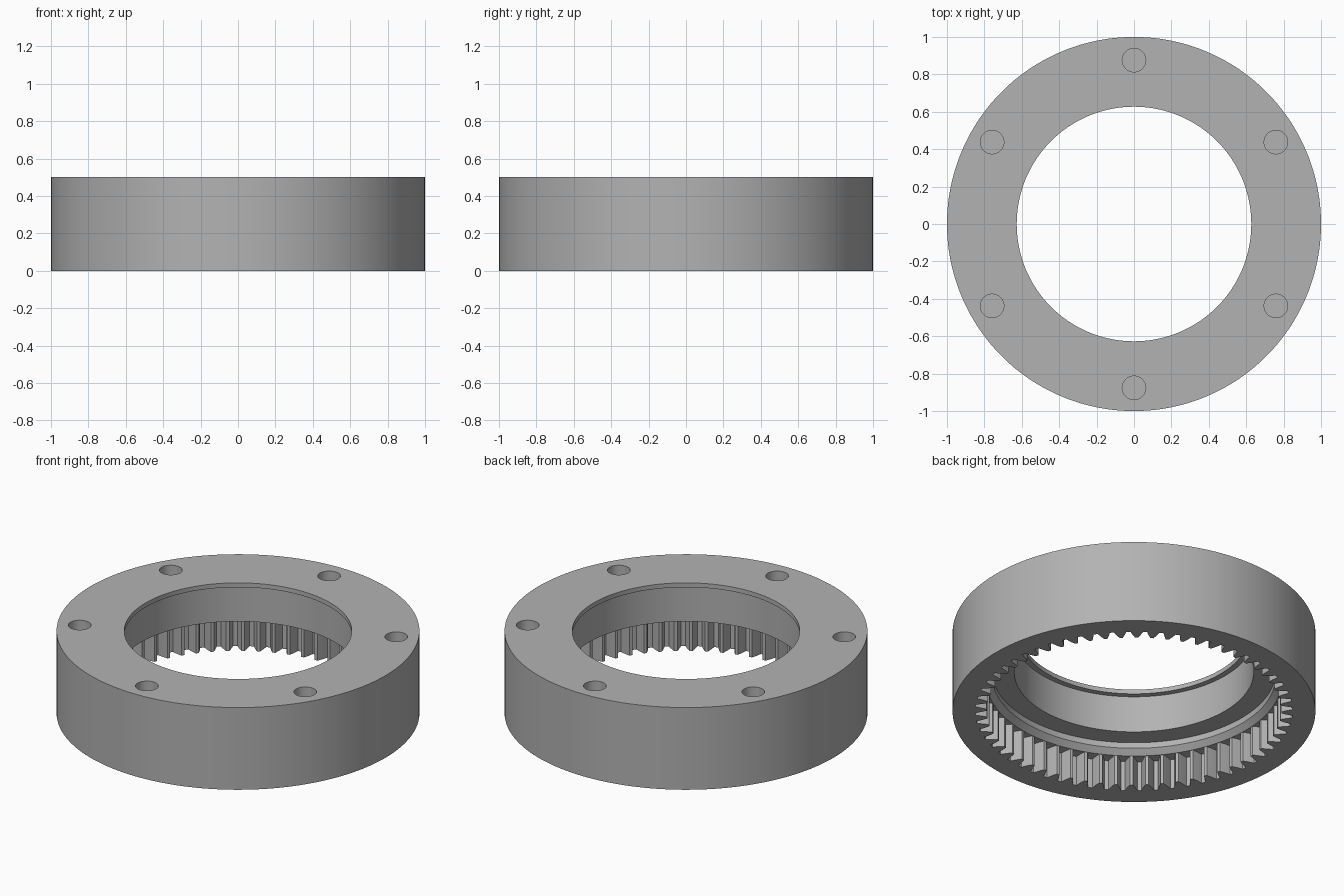
import bpy, bmesh
from math import sin, cos, pi, radians

if "Cube" in bpy.data.objects:
    bpy.data.objects.remove(bpy.data.objects["Cube"])

TEETH = 60
PITCH = 2 * pi / TEETH
ROOT, MID, TIP = 0.875, 0.842, 0.812

# One tooth: (fraction of pitch, radius), centred on the tooth gap
TOOTH = [(-0.13, ROOT), (0.13, ROOT), (0.25, MID), (0.4, TIP), (0.6, TIP), (0.75, MID)]
angles, gear = [], []
for t in range(TEETH):
    for f, r in TOOTH:
        angles.append((t + f) * PITCH)
        gear.append(r)


def material(name, grey):
    m = bpy.data.materials.new(name)
    m.use_nodes = True
    colour = (grey, grey, grey, 1)
    m.diffuse_color = colour
    m.node_tree.nodes["Principled BSDF"].inputs["Base Color"].default_value = colour
    return m


def add_object(name, bm):
    bmesh.ops.recalc_face_normals(bm, faces=bm.faces)
    mesh = bpy.data.meshes.new(name)
    bm.to_mesh(mesh)
    bm.free()
    ob = bpy.data.objects.new(name, mesh)
    bpy.context.collection.objects.link(ob)
    return ob


# Housing section: outer wall, top lip, bore, shoulder, chamfer, then gear teeth
SECTION = [(1, 0), (1, 0.5), (0.627, 0.5), (0.627, 0.473), (0.66, 0.473), (0.66, 0.25),
           (0.78, 0.25), (0.78, 0.215), (0.81, 0.183), (gear, 0.183), (gear, 0)]
bm = bmesh.new()
rings = []
for radius, z in SECTION:
    radii = radius if isinstance(radius, list) else [radius] * len(angles)
    rings.append([bm.verts.new((r * cos(a), r * sin(a), z)) for r, a in zip(radii, angles)])
for lower, upper in zip(rings, rings[1:] + rings[:1]):
    for i in range(len(angles)):
        bm.faces.new((lower[i - 1], lower[i], upper[i], upper[i - 1]))
ring_gear = add_object("ring_gear_housing", bm)
ring_gear.data.materials.append(material("grey metal", 0.45))

# Six blind bolt holes in the top face
bm = bmesh.new()
for k in range(6):
    a = radians(30 + 60 * k)
    hole = bmesh.ops.create_cone(bm, cap_ends=True, segments=48, radius1=0.063, radius2=0.063, depth=0.5)
    bmesh.ops.translate(bm, verts=hole["verts"], vec=(0.876 * cos(a), 0.876 * sin(a), 0.5))
cutter = add_object("bolt_hole_cutter", bm)
cutter.hide_render = True

bpy.context.view_layer.objects.active = ring_gear
ring_gear.select_set(True)
cut = ring_gear.modifiers.new("bolt_holes", "BOOLEAN")
cut.operation = "DIFFERENCE"
cut.solver = "EXACT"
cut.object = cutter
bpy.ops.object.modifier_apply(modifier=cut.name)
bpy.data.objects.remove(cutter)

# Smooth walls with crisp edges
bpy.ops.object.shade_smooth_by_angle(angle=radians(20))
